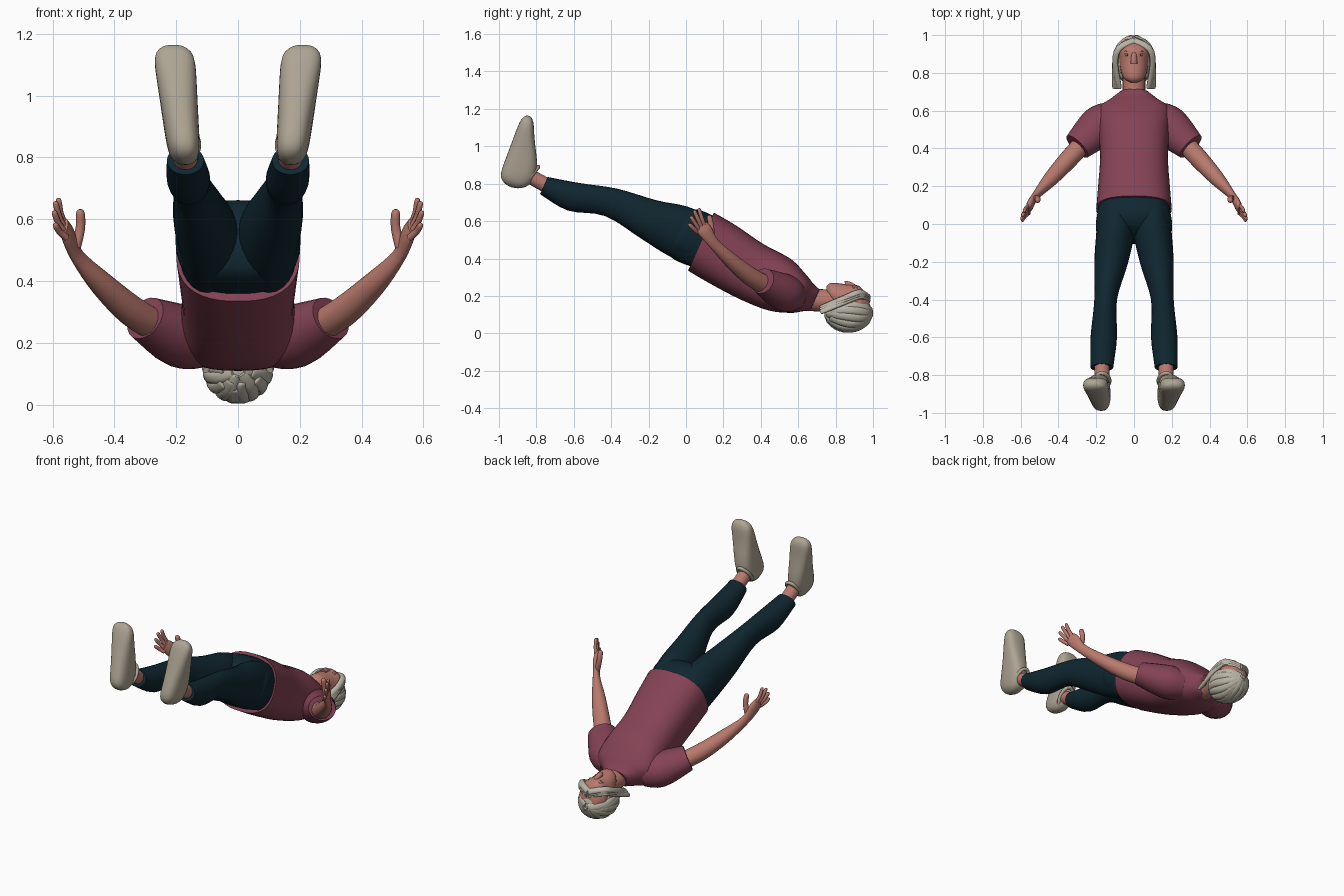
import bpy, bmesh, math
from mathutils import Vector

cube = bpy.data.objects.get("Cube")
if cube:
    bpy.data.objects.remove(cube, do_unlink=True)


def material(name, *colour):
    mat = bpy.data.materials.new(name)
    mat.use_nodes = True
    mat.diffuse_color = (*colour, 1)
    shader = next(n for n in mat.node_tree.nodes if n.type == 'BSDF_PRINCIPLED')
    shader.inputs["Base Color"].default_value = (*colour, 1)
    return mat


SKIN = material("skin", .48, .19, .15)
SHIRT = material("maroon cloth", .23, .055, .09)
DENIM = material("dark blue cloth", .005, .02, .03)
HAIR = material("pale hair", .48, .45, .37)
SHOE = material("beige shoe", .42, .37, .29)
WHITE = material("eye white", .55, .5, .45)
DARK = material("dark brown", .05, .03, .02)

# Directions: across the body, out of the chest, along the sole, up from the sole
ACROSS = Vector((1, 0, 0))
UP = Vector((0, 0, 1))
CHEST = Vector((0, .4, .9)).normalized()
SOLE = Vector((0, .35, .94)).normalized()
INSTEP = SOLE.cross(ACROSS)


def finish(bm, name, mat):
    bmesh.ops.recalc_face_normals(bm, faces=bm.faces)
    mesh = bpy.data.meshes.new(name)
    bm.to_mesh(mesh)
    bm.free()
    mesh.materials.append(mat)
    mesh.shade_smooth()
    mesh.set_sharp_from_angle(angle=math.radians(50))
    bpy.context.scene.collection.objects.link(bpy.data.objects.new(name, mesh))


def spline(rows, steps):
    """Smooth curve through rows of numbers."""
    rows = [Vector(row) for row in rows]
    last = len(rows) - 1
    slopes = [(rows[min(i + 1, last)] - rows[max(i - 1, 0)]) / 2 for i in range(last + 1)]
    curve = []
    for i in range(last):
        for step in range(steps):
            t = step / steps
            ease = t * t * (3 - 2 * t)
            curve.append(rows[i].lerp(rows[i + 1], ease)
                         + slopes[i] * t * (1 - t) ** 2
                         - slopes[i + 1] * t * t * (1 - t))
    return curve + [rows[last]]


def loft(name, rows, mat, depth, side=1, follow=False, power=2, sides=24, steps=4):
    """Skin rings of (x, y, z, half width, half depth); follow turns rings along the path."""
    rows = spline(rows, steps)
    points = [row.to_3d() for row in rows]
    bm = bmesh.new()
    rings = []
    for i, (point, row) in enumerate(zip(points, rows)):
        across, out = ACROSS, depth
        if follow:
            ahead = points[min(i + 1, len(points) - 1)] - points[max(i - 1, 0)]
            across = ahead.cross(depth).normalized()
            out = across.cross(ahead).normalized()
        ring = []
        for k in range(sides):
            angle = math.tau * k / sides
            c, s = math.cos(angle), math.sin(angle)
            co = (point + across * math.copysign(abs(c) ** (2 / power), c) * row[3]
                  + out * math.copysign(abs(s) ** (2 / power), s) * row[4])
            co.x *= side
            ring.append(bm.verts.new(co))
        rings.append(ring)
    for a, b in zip(rings, rings[1:]):
        for k in range(sides):
            bm.faces.new((a[k - 1], a[k], b[k], b[k - 1]))
    bm.faces.new(rings[0])
    bm.faces.new(rings[-1])
    finish(bm, name, mat)


def tube(name, path, width, depth, mat, out, side=1):
    """Tapering strand with a rounded tip."""
    path = [Vector(p) for p in path]
    rows = [(*p, width * (1 - i / len(path) / 4), depth * (1 - i / len(path) / 4))
            for i, p in enumerate(path)]
    tip = path[-1] + (path[-1] - path[-2]).normalized() * depth * .7
    rows.append((*tip, width * .3, depth * .3))
    loft(name, rows, mat, out, side, follow=True, sides=10, steps=3)


def ball(name, place, size, mat):
    bm = bmesh.new()
    bmesh.ops.create_uvsphere(bm, u_segments=24, v_segments=16, radius=1)
    bmesh.ops.scale(bm, vec=size, verts=bm.verts)
    bmesh.ops.translate(bm, vec=place, verts=bm.verts)
    finish(bm, name, mat)


# Shirt body, from hem to collar
loft("shirt_body", [
    (0, .08, .49, .2, .17), (0, .2, .42, .19, .17), (0, .35, .33, .18, .16),
    (0, .5, .26, .19, .15), (0, .6, .21, .19, .11), (0, .65, .19, .13, .08),
    (0, .69, .18, .08, .06)], SHIRT, CHEST, power=2.5, sides=36)

# Trouser seat
loft("trouser_seat", [
    (0, .16, .46, .17, .14), (0, .02, .52, .2, .15), (0, -.05, .54, .19, .12),
    (0, -.08, .55, .1, .06)], DENIM, CHEST, power=2.5, sides=36)

# Neck, head and face
loft("neck", [(0, .64, .18, .06, .06), (0, .85, .17, .06, .06)], SKIN, UP)
loft("head", [
    (0, .75, .23, .02, .02), (0, .78, .21, .06, .06), (0, .87, .16, .08, .1),
    (0, .93, .15, .09, .1), (0, .98, .13, .05, .05)], SKIN, UP, sides=28)
tube("nose", [(0, .85, .26), (0, .87, .26), (0, .9, .245)], .018, .02, SKIN, UP)
ball("chin", (0, .78, .25), (.025, .02, .015), SKIN)
for lip, y in (("upper_lip", .827), ("lower_lip", .815)):
    ball(lip, (0, y, .257), (.022, .006, .008), SKIN)

# Hair: skull cap and combed locks running from crown to nape
ball("hair_cap", (0, .867, .115), (.107, .125, .105), HAIR)
for k in range(13):
    around = math.radians(18 * (k - 6))
    path = []
    for j in range(6):
        down = .1 + (.46 + .05 * (k % 3)) * j
        turn = around + math.sin(down * 2 + k) / 8
        path.append((.105 * math.sin(down) * math.sin(turn),
                     .867 + .122 * math.cos(down),
                     .112 - .1 * math.sin(down) * math.cos(turn)))
    tube("hair_lock", path, .024, .011, HAIR,
         Vector((math.sin(around), .1, -math.cos(around))))

for side, word in ((1, "left_"), (-1, "right_")):
    # Parted fringe framing the face
    for layer in range(3):
        drop = layer / 90
        tube(word + "fringe", [
            (0, .97, .2 - drop), (.08, .93, .22 - drop), (.1, .85, .19 - drop),
            (.08 + drop, .73, .14 - drop)], .02, .014, HAIR, Vector((.6, .2, .8)), side)

    # Eyes, brows and ears
    ball(word + "eye", (side * .035, .895, .243), (.014, .006, .007), WHITE)
    ball(word + "iris", (side * .035, .895, .248), (.005, .005, .003), DARK)
    for name, y, mat in (("brow", .912, SKIN), ("eyelid", .9, DARK)):
        tube(word + name, [(.02, y, .247), (.035, y + .005, .247), (.05, y, .237)],
             .003, .003, mat, UP, side)
    ball(word + "ear", (side * .09, .865, .165), (.012, .03, .02), SKIN)

    # Sleeve
    loft(word + "sleeve", [
        (.1, .58, .2, .08, .08), (.18, .52, .22, .11, .1), (.3, .41, .28, .08, .07)],
        SHIRT, CHEST, side, follow=True)

    # Arm and palm
    loft(word + "arm", [
        (.24, .46, .24, .05, .05), (.34, .35, .3, .05, .05), (.44, .24, .39, .04, .04),
        (.52, .15, .48, .02, .03), (.55, .1, .55, .02, .04), (.56, .07, .58, .01, .03)],
        SKIN, CHEST, side, follow=True)

    # Fingers fan from the index to the little one
    index_root, index_tip = Vector((.555, .1, .57)), Vector((.58, .07, .66))
    little_root, little_tip = Vector((.555, .06, .54)), Vector((.59, .02, .58))
    for k, finger in enumerate(("index", "middle", "ring", "little")):
        root = index_root.lerp(little_root, k / 3)
        tip = index_tip.lerp(little_tip, k / 3)
        tip += (tip - root) * math.sin(math.pi * k / 3) / 4
        middle = root.lerp(tip, .5) + ACROSS * .005
        tube(word + finger + "_finger", [root, middle, tip], .011, .012, SKIN, CHEST, side)
    tube(word + "thumb", [(.525, .135, .51), (.51, .135, .57), (.51, .125, .62)],
         .017, .017, SKIN, CHEST, side)

    # Trouser leg
    loft(word + "trouser_leg", [
        (.1, .08, .49, .09, .14), (.1, -.05, .55, .1, .14), (.12, -.2, .61, .09, .11),
        (.15, -.4, .7, .06, .08), (.16, -.6, .73, .07, .08), (.17, -.76, .79, .06, .05)],
        DENIM, CHEST, side)

    # Ankle
    loft(word + "ankle", [(.17, -.71, .77, .04, .04), (.17, -.87, .86, .04, .04)],
         SKIN, CHEST, side)

    # Shoe: tall over the instep, wide and low at the toe
    heel = Vector((.17, -1.01, .81))
    rows = []
    for i in range(13):
        s = (1 - math.cos(math.pi * i / 12)) / 2
        rounding = max(.1, math.sqrt(1 - abs(2 * s - 1) ** 8))
        height = .06 + .12 * math.exp(-(2 * s - .5) ** 2)
        centre = heel + SOLE * s * .39 + INSTEP * height / 2 + ACROSS * s * .04
        rows.append((*centre, rounding * (.05 + .02 * s), rounding * height / 2))
    loft(word + "shoe", rows, SHOE, INSTEP, side, power=2.6, sides=28, steps=2)

    # Padded rim of the shoe opening
    rim = []
    for i in range(13):
        angle = math.tau * i / 12
        spot = (Vector((.17, -.83, .84)) + ACROSS * math.cos(angle) * .04
                + Vector((0, .04, .05)) * math.sin(angle))
        rim.append((*spot, .011, .011))
    loft(word + "shoe_rim", rim, SHOE, SOLE.cross(ACROSS) - UP / 3, side,
         follow=True, sides=8, steps=2)
